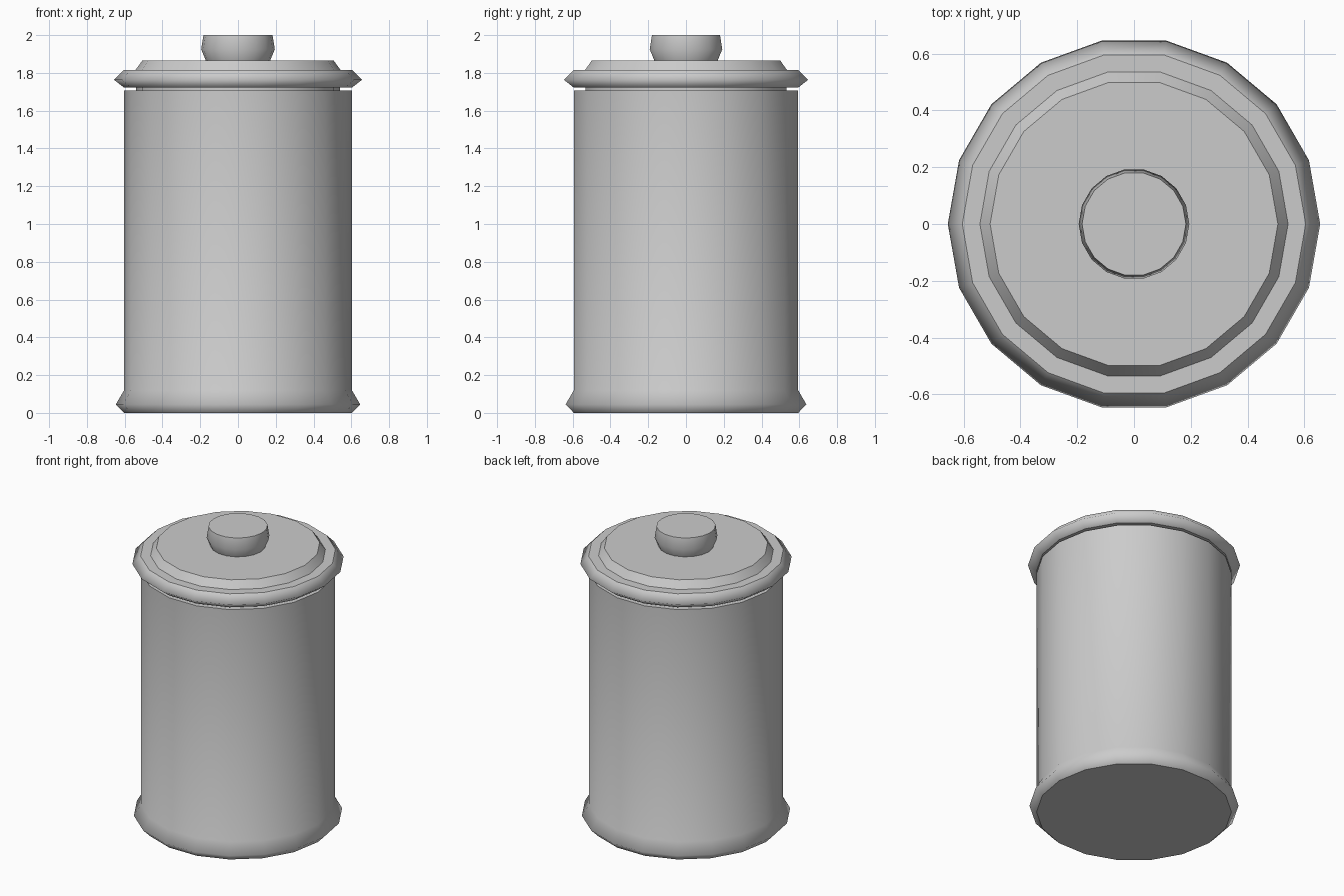
import bpy
import bmesh
from math import cos, sin, tau

if "Cube" in bpy.data.objects:
    bpy.data.objects.remove(bpy.data.objects["Cube"])

SIDES = 18


def lathe(name, profile):
    """Closed turned solid from (radius, z, sharp) points, bottom to top."""
    bm = bmesh.new()
    rings = [[bm.verts.new((r * cos(tau * i / SIDES), r * sin(tau * i / SIDES), z))
              for i in range(SIDES)] for r, z, _ in profile]
    for low, high in zip(rings, rings[1:]):
        for i in range(SIDES):
            j = (i + 1) % SIDES
            bm.faces.new((low[i], low[j], high[j], high[i])).smooth = True
    bm.faces.new(rings[0][::-1])
    bm.faces.new(rings[-1])
    # Keep only the marked rings crisp
    for ring, (_, _, sharp) in zip(rings, profile):
        for i in range(SIDES):
            edge = bm.edges.get((ring[i], ring[(i + 1) % SIDES]))
            edge.smooth = not sharp
    mesh = bpy.data.meshes.new(name)
    bm.to_mesh(mesh)
    bm.free()
    obj = bpy.data.objects.new(name, mesh)
    bpy.context.collection.objects.link(obj)
    return obj


# Canister body with flared foot
lathe("body", [(0.603, 0, True), (0.647, 0.045, False),
               (0.603, 0.12, False), (0.603, 1.706, True)])

# Lid: narrow neck, bulging rim, raised bevelled top
lathe("lid", [(0.54, 1.706, True), (0.54, 1.722, True), (0.603, 1.722, True),
              (0.656, 1.763, False), (0.605, 1.815, True),
              (0.543, 1.815, True), (0.507, 1.865, True)])

# Knob handle
lathe("knob", [(0.17, 1.865, True), (0.195, 1.925, False), (0.183, 2.0, True)])
